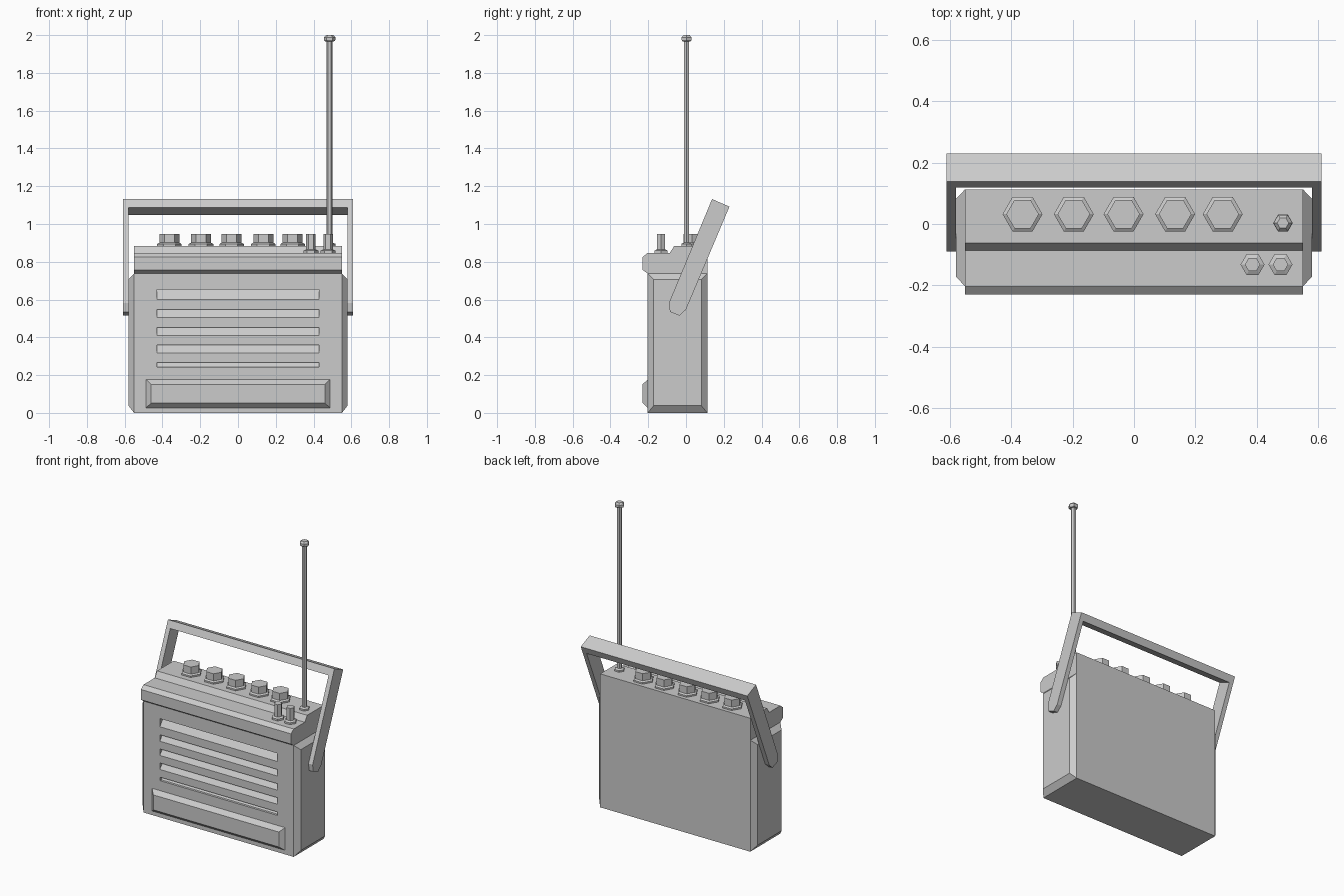
import bpy, bmesh
from math import cos, sin, pi

if "Cube" in bpy.data.objects:
    bpy.data.objects.remove(bpy.data.objects["Cube"])


def loft(name, rings):
    """Skin a stack of equal-length point rings and cap both ends."""
    bm = bmesh.new()
    vs = [[bm.verts.new(p) for p in r] for r in rings]
    n = len(vs[0])
    for a, b in zip(vs, vs[1:]):
        for i in range(n):
            j = (i + 1) % n
            bm.faces.new((a[i], a[j], b[j], b[i]))
    bm.faces.new(vs[0])
    bm.faces.new(vs[-1])
    bmesh.ops.recalc_face_normals(bm, faces=bm.faces)
    me = bpy.data.meshes.new(name)
    bm.to_mesh(me)
    bm.free()
    ob = bpy.data.objects.new(name, me)
    bpy.context.collection.objects.link(ob)
    return ob


def prism(name, yz, half):
    """Side profile (y, z) extruded symmetrically along x."""
    return loft(name, [[(x, y, z) for y, z in yz] for x in (-half, half)])


def hex_turned(name, x, y, rz):
    """Six-sided turned part from (radius, z) pairs."""
    return loft(name, [[(x + r * cos(i * pi / 3), y + r * sin(i * pi / 3), z)
                        for i in range(6)] for r, z in rz])


def cut(target, cutter):
    mod = target.modifiers.new(cutter.name, 'BOOLEAN')
    mod.operation = 'DIFFERENCE'
    mod.solver = 'EXACT'
    mod.object = cutter
    cutter.hide_render = True
    cutter.hide_viewport = True
    cutter.display_type = 'WIRE'


FRONT, BACK, TOP, DECK = -0.203, 0.113, 0.884, 0.847

# Case with stepped control deck
case = prism("case", [
    (FRONT, 0), (BACK, 0), (BACK, TOP), (-0.062, TOP), (-0.086, DECK),
    (FRONT, DECK), (-0.23, 0.825), (-0.23, 0.757), (FRONT, 0.738)], 0.55)

# Louvre grooves in the speaker grille
DEEP, OUT = FRONT + 0.04, FRONT - 0.01
for i, lip in enumerate((0.643, 0.547, 0.453, 0.36, 0.266)):
    top, low = lip + 0.011, lip - 0.043
    if i == 0:
        lip = top
    prof = [(OUT, lip), (FRONT, lip), (DEEP, top)]
    if i == 4:
        prof += [(DEEP - 0.025, 0.243), (OUT, 0.243)]
    else:
        prof += [(FRONT, low), (OUT, low)]
    cut(case, prism(f"louvre_cutter_{i + 1}", prof, 0.43))

# Bevelled side panels
for s, side in ((-1, "left"), (1, "right")):
    loft(f"{side}_side_panel", [
        [(s * x, y, z) for y, z in ((FRONT + b, f), (BACK - b, f),
                                    (BACK - b, 0.738 - b), (FRONT + b, 0.738 - b))]
        for x, b, f in ((0.55, 0, 0), (0.58, 0.032, 0.038))])

# Raised bar along the bottom of the front
loft("front_bar", [
    [(-w, y, lo), (w, y, lo), (w, y, hi), (-w, y, hi)]
    for y, w, lo, hi in ((FRONT, 0.487, 0.027, 0.177), (-0.23, 0.46, 0.052, 0.151))])

# Tilted carrying handle, hollowed between its arms
handle = prism("handle", [
    (0.138, 1.132), (0.23, 1.092), (0.0, 0.547), (-0.034, 0.515),
    (-0.085, 0.535), (-0.09, 0.583)], 0.61)
cut(handle, prism("handle_cutter", [
    (0.035, 1.123), (0.304, 1.009), (0.05, 0.4), (-0.219, 0.514)], 0.58))

# Row of large knobs
for i, x in enumerate((-0.363, -0.196, -0.034, 0.134, 0.289)):
    hex_turned(f"knob_{i + 1}", x, 0.032, [
        (0.065, TOP), (0.065, 0.894), (0.053, 0.901), (0.053, 0.948)])

# Two small switches on the lower deck
for i, x in enumerate((0.386, 0.477)):
    hex_turned(f"switch_{i + 1}", x, -0.132, [
        (0.039, DECK), (0.039, 0.859), (0.025, 0.866), (0.025, 0.948)])

# Telescopic aerial with collar and tip
hex_turned("aerial", 0.485, 0.003, [
    (0.032, TOP), (0.032, 0.895), (0.016, 0.901), (0.016, 1.966),
    (0.026, 1.968), (0.031, 1.975), (0.031, 1.988), (0.019, 2.0)])
